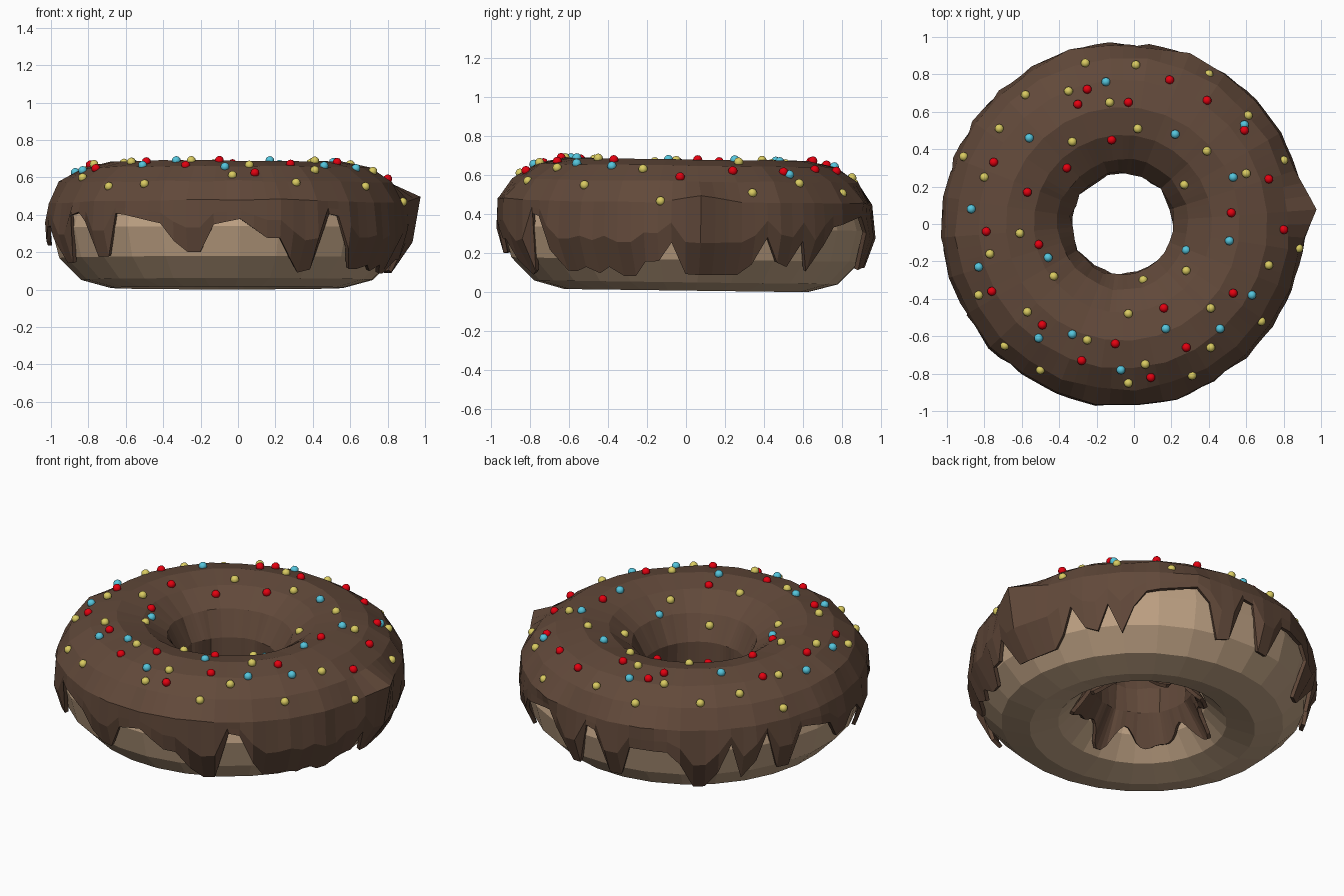
import bpy, bmesh, math, random
from mathutils import Vector

if "Cube" in bpy.data.objects:
    bpy.data.objects.remove(bpy.data.objects["Cube"])

random.seed(4)
CX, CY, CZ = -0.06, 0.0, 0.327       # ring centre
R, A, B = 0.625, 0.315, 0.318        # ring radius, tube half width, tube half height
SEG, SUB, PHASE = 28, 3, 4.3


def surf(theta, phi, off=0.0):
    """Point on the slightly tilted ring, angles in degrees."""
    t, p = math.radians(theta), math.radians(phi)
    r = R + (A + off) * math.cos(p)
    y = CY + r * math.sin(t)
    return Vector((CX + r * math.cos(t), y, CZ + (B + off) * math.sin(p) - 0.013 * y))


def material(name, col):
    m = bpy.data.materials.new(name)
    m.diffuse_color = (*col, 1)
    m.use_nodes = True
    m.node_tree.nodes["Principled BSDF"].inputs["Base Color"].default_value = m.diffuse_color
    return m


def finish(bm, name, mat, smooth=False):
    me = bpy.data.meshes.new(name)
    bm.to_mesh(me)
    bm.free()
    me.materials.append(mat)
    for f in me.polygons:
        f.use_smooth = smooth
    ob = bpy.data.objects.new(name, me)
    bpy.context.collection.objects.link(ob)
    return ob


def grid(rows, closed):
    """Skin columns of points that run round the ring."""
    bm = bmesh.new()
    vs = [[bm.verts.new(p) for p in col] for col in rows]
    n, m = len(vs), len(vs[0])
    for i in range(n):
        a, b = vs[i], vs[(i + 1) % n]
        for j in range(m if closed else m - 1):
            k = (j + 1) % m
            bm.faces.new((a[j], b[j], b[k], a[k]))
    return bm


# dough ring
stations = [PHASE + 360 * i / SEG for i in range(SEG)]
dough = grid([[surf(t, 30 * j) for j in range(12)] for t in stations], True)
finish(dough, "dough", material("dough_tan", (0.52, 0.36, 0.23)))

# icing edge: drips as (angle, half width, lowest z)
DRIPS = [(10, 18, 0.11), (33, 5, 0.15), (43, 5, 0.13), (78, 6, 0.14), (97, 6, 0.15),
         (127, 8, 0.10), (142, 5, 0.15), (156, 5, 0.18), (181, 5, 0.24), (203, 7, 0.15),
         (224, 6, 0.18), (258, 7, 0.20), (289, 14, 0.27), (296, 7, 0.10),
         (318, 7, 0.12), (330, 7, 0.11), (341, 7, 0.10), (349, 6, 0.17)]


def edge_phi(theta):
    z = 0.37 + 0.04 * math.sin(math.radians(theta * 5 + 60))
    low = z
    for ang, w, tip in DRIPS:
        d = abs((theta - ang + 180) % 360 - 180)
        k = min(1, max(0, (w - d) / (0.45 * w)))
        low = min(low, z + (tip - z) * k)
    return math.degrees(math.asin((low - CZ) / B))


# icing lumps, one value per station and row, with a few pointed bulges
UPPER = [22, 42, 65, 90, 115, 140, 165, 190]
lump = [[random.uniform(0, 0.022 if p < 60 or p > 130 else 0.007) for p in UPPER]
        for _ in stations]
for ang, amount in [(4.3, 0.098), (73, 0.035), (101, 0.03), (259, 0.03), (289, 0.035)]:
    lump[round((ang - PHASE) / 360 * SEG) % SEG][0] = amount

cols = []
for i in range(SEG):
    for s in range(SUB):
        f = s / SUB
        t0, t1 = stations[i], stations[i] + 360 / SEG
        la, lb = lump[i], lump[(i + 1) % SEG]
        th = t0 + f * 360 / SEG
        lo = edge_phi(th)
        hi = 217 + 10 * math.sin(math.radians(th * 7)) + 6 * math.sin(math.radians(th * 11 + 40))

        def at(phi, oa=0.0, ob=0.0):
            return surf(t0, phi, 0.012 + oa).lerp(surf(t1, phi, 0.012 + ob), f)

        col = [at(lo), at(lo + (22 - lo) * 0.5, la[0] * 0.3, lb[0] * 0.3)]
        col += [at(p, la[j], lb[j]) for j, p in enumerate(UPPER)]
        col += [at(hi)]
        cols.append(col)
icing = finish(grid(cols, False), "icing", material("chocolate", (0.12, 0.066, 0.042)))
mod = icing.modifiers.new("thickness", 'SOLIDIFY')
mod.thickness, mod.offset = 0.022, 1

# round sprinkles, placed by x, y on the icing
RED = [(-.25, .72), (-.30, .64), (-.03, .65), (.19, .77), (.39, .66), (.59, .50), (-.12, .45),
       (-.36, .30), (-.75, .33), (-.57, .17), (-.79, -.04), (-.51, -.11), (-.76, -.36),
       (-.49, -.54), (-.28, -.73), (-.10, -.64), (.09, -.82), (.16, -.45), (.28, -.66),
       (.53, -.37), (.80, -.03), (.52, .06), (.72, .24)]
BLUE = [(-.15, .76), (-.56, .46), (.22, .48), (.59, .53), (.53, .25), (-.87, .08), (-.46, -.18),
        (-.83, -.23), (-.51, -.61), (-.33, -.59), (-.07, -.78), (.17, -.56), (.46, -.56),
        (.63, -.38), (.51, -.09), (.28, -.14)]
YELLOW = [(-.26, .86), (.01, .85), (.40, .80), (-.35, .71), (-.58, .69), (-.13, .65), (-.72, .51),
          (-.33, .44), (.02, .51), (.39, .39), (.61, .58), (.80, .34), (.27, .21), (.60, .27),
          (-.91, .36), (-.80, .25), (-.61, -.05), (-.77, -.16), (-.43, -.28), (-.83, -.38),
          (-.57, -.47), (-.69, -.65), (-.50, -.78), (-.25, -.62), (-.03, -.85), (.05, -.30),
          (-.03, -.48), (.31, -.81), (.41, -.45), (.68, -.52), (.72, -.22), (.88, -.13),
          (.28, -.25), (.06, -.75), (.41, -.66)]
for name, pts, rgb in [("red", RED, (0.78, 0.0, 0.005)), ("blue", BLUE, (0.09, 0.56, 0.72)),
                       ("yellow", YELLOW, (0.70, 0.60, 0.12))]:
    bm = bmesh.new()
    for x, y in pts:
        dx, dy = x - CX, y - CY
        c = (math.hypot(dx, dy) - R) / (A + 0.037)
        phi = math.degrees(math.acos(max(-0.97, min(0.97, c))))
        pos = surf(math.degrees(math.atan2(dy, dx)), phi, 0.038)
        made = bmesh.ops.create_icosphere(bm, subdivisions=2, radius=0.024)
        bmesh.ops.translate(bm, verts=made["verts"], vec=pos)
    finish(bm, name + "_sprinkles", material("sprinkle_" + name, rgb), True)
